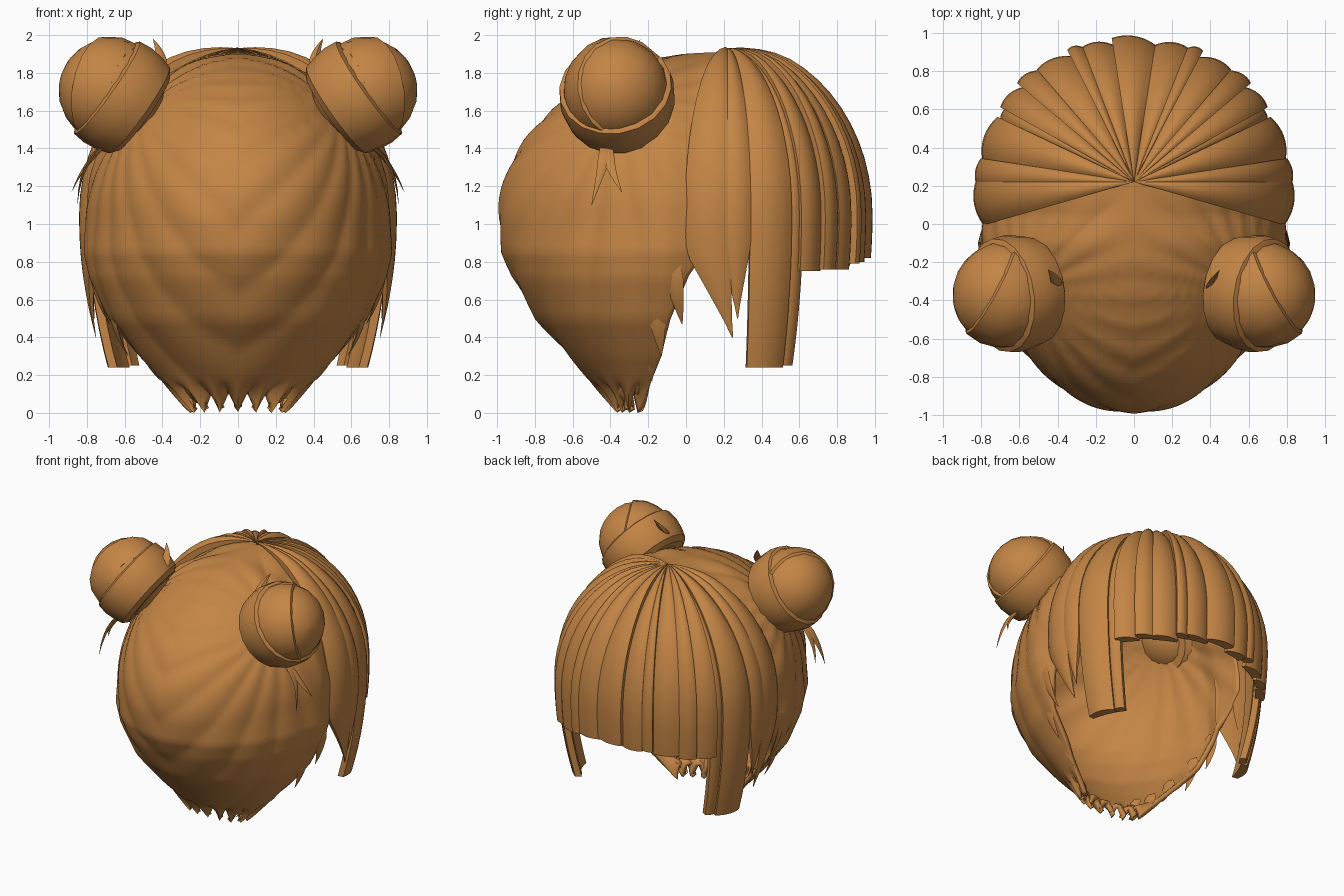
import bpy, bmesh, math
from math import sin, cos, pi, radians
from mathutils import Vector

if "Cube" in bpy.data.objects:
    bpy.data.objects.remove(bpy.data.objects["Cube"])

hair = bpy.data.materials.new("hair_brown")
hair.use_nodes = True
COLOUR = (0.55, 0.235, 0.06, 1)
hair.diffuse_color = COLOUR
hair.node_tree.nodes["Principled BSDF"].inputs["Base Color"].default_value = COLOUR


def make(name, verts, faces, fix=True, angle=40):
    mesh = bpy.data.meshes.new(name)
    mesh.from_pydata([tuple(v) for v in verts], [], faces)
    bm = bmesh.new()
    bm.from_mesh(mesh)
    bmesh.ops.remove_doubles(bm, verts=bm.verts, dist=0.0005)
    if fix:
        bmesh.ops.recalc_face_normals(bm, faces=bm.faces)
    bm.to_mesh(mesh)
    bm.free()
    mesh.materials.append(hair)
    obj = bpy.data.objects.new(name, mesh)
    bpy.context.collection.objects.link(obj)
    bpy.ops.object.select_all(action='DESELECT')
    obj.select_set(True)
    bpy.context.view_layer.objects.active = obj
    bpy.ops.object.shade_smooth_by_angle(angle=radians(angle))
    return obj


def loft(name, rings, angle=40):
    """Closed solid through a list of equal rings."""
    n = len(rings[0])
    verts = [p for ring in rings for p in ring]
    faces = [(i * n + j, i * n + (j + 1) % n, (i + 1) * n + (j + 1) % n, (i + 1) * n + j)
             for i in range(len(rings) - 1) for j in range(n)]
    faces += [tuple(range(n)), tuple(range(len(verts) - n, len(verts)))]
    return make(name, verts, faces, angle=angle)


def tuft(name, base, mid, tip, width, across):
    """Flat pointed wisp along a bent path."""
    base, mid, tip, across = map(Vector, (base, mid, tip, across))
    across.normalize()
    thin = across.cross(tip - base).normalized()
    rings = []
    for i in range(7):
        t = i / 6
        c = base * (1 - t) ** 2 + mid * 2 * t * (1 - t) + tip * t * t
        w = width * max(0.03, (1 - t) ** 0.8) * (0.6 + 0.8 * min(t * 2, 0.5))
        rings.append([c + across * w, c + thin * w * 0.35, c - across * w, c - thin * w * 0.35])
    loft(name, rings)


# Back cap: stacked half ellipses, ridged by strands combed towards the buns
CROWN_Y = 0.25
BUN = Vector((0.67, -0.37, 1.705))
AXIS = Vector((0.78, -0.2, 0.6)).normalized()
E1 = AXIS.cross(Vector((0, 0, 1))).normalized()
E2 = AXIS.cross(E1)

rows = []
for i in range(37):
    p = max(0.01, i / 36 * pi / 2)
    rows.append((1.03 + 0.89 * cos(p), 0.835 * sin(p), CROWN_Y, CROWN_Y - 1.235 * sin(p)))
hem = [rows[-1], (0.85, 0.82, 0.1, -0.965), (0.72, 0.78, 0.01, -0.91), (0.5, 0.675, -0.08, -0.785),
       (0.3, 0.52, -0.13, -0.61), (0.15, 0.375, -0.19, -0.475), (0.04, 0.25, -0.25, -0.37)]
for a, b in zip(hem, hem[1:]):
    for k in range(1, 6):
        rows.append(tuple(u + (v - u) * k / 5 for u, v in zip(a, b)))

COLS = 120
TOOTH_ROWS = 6
verts, faces = [], []
for i, (z, wx, yc, yb) in enumerate(rows):
    for j in range(COLS + 1):
        a = pi * j / COLS
        p = Vector((wx * cos(a), yc - (yc - yb) * sin(a), z))
        out = Vector((p.x, p.y - 0.2, (z - 1.0) * 0.9)).normalized()
        d = Vector((abs(p.x), p.y, p.z)) - BUN
        ang = math.atan2(d.dot(E2), d.dot(E1))
        ridge = 0.014 * abs(sin(ang * 9)) * min(1, wx / 0.3)
        # Sink the cap where the ear strands lie over it
        sink = 0.05 * min(1, max(0, (p.y + 0.1) / 0.14)) * min(1, 0.2 + abs(p.x) * 1.6)
        p += out * (ridge - sink)
        # Jagged points along the nape
        low = max(0, i - len(rows) + 1 + TOOTH_ROWS) / TOOTH_ROWS
        p.z += (abs((j / 15 + 0.5) % 1 - 0.5) * 2 - 0.35) * 0.1 * low
        p.z = max(p.z, 0.0)
        verts.append(p)
n = COLS + 1
for i in range(len(rows) - 1):
    for j in range(COLS):
        faces.append((i * n + j, i * n + j + 1, (i + 1) * n + j + 1, (i + 1) * n + j))
cap = make("back_cap", verts, faces, fix=False, angle=50)
shell = cap.modifiers.new("thickness", 'SOLIDIFY')
shell.thickness = 0.035
shell.offset = -1


# Strands fanning out from the crown over the dome, then hanging down
def strand(name, a0, a1, bottom, tip=None, lift=0.0, bump=0.022, thick=0.045, tilt=0.0):
    us = [k / 4 - 1 for k in range(9)]
    section = [(u, bump * (1 - u * u) + tilt * u) for u in us]
    section += [(u, -thick) for u in reversed(us)]
    path = [(max(0.004, i / 14 * pi / 2), 0) for i in range(15)]
    path += [(pi / 2, (i + 1) / 8) for i in range(8)]
    rings = []
    for p, drop in path:
        mid, half, thin = (a0 + a1) / 2, (a1 - a0) / 2, 1
        if tip is not None:
            s = max(0, drop - 0.3) / 0.7
            mid += (tip - mid) * s
            thin = max(0.03, 1 - s)
            half *= thin
        ring = []
        for u, off in section:
            a = radians(mid + half * u)
            fall = drop * (1.05 - bottom)
            r = 0.735 + 0.07 * cos(a) ** 2 - 0.17 * fall ** 2
            o = (off * thin + lift) * min(1, sin(p) * 2.5)
            rr = r * sin(p) + o * sin(p)
            z = 1.05 + 0.88 * cos(p) + o * cos(p) - fall
            ring.append((rr * cos(a), 0.22 + rr * sin(a), z))
        rings.append(ring)
    loft(name, rings)


for s, tag in ((1, "left"), (-1, "right")):
    def around(a):
        return a if s > 0 else 180 - a

    def side_strand(name, a0, a1, bottom, tip=None, **kw):
        lo, hi = sorted((around(a0), around(a1)))
        strand(tag + name, lo, hi, bottom, None if tip is None else around(tip), **kw)

    side_strand("_ear_strand", -16, 1, 0.4, 2, lift=0.02)
    side_strand("_ear_wisp", -3, 8.8, 0.5, 4, lift=0.008)
    side_strand("_long_lock", 8.5, 25.5, 0.24)
    side_strand("_thin_lock", 25, 31.5, 0.25, lift=-0.02, bump=0.012)

    # Ragged points on the open edge of the cap
    for k, (x, y, z, ty, tz) in enumerate([(0.77, -0.08, 0.8, -0.02, 0.47), (0.67, -0.16, 0.6, -0.13, 0.3),
                                           (0.5, -0.22, 0.38, -0.18, 0.17), (0.38, -0.28, 0.25, -0.24, 0.08),
                                           (0.29, -0.34, 0.2, -0.31, 0.04)]):
        tuft(f"{tag}_edge_point_{k}", (s * x, y, z), (s * x, (y + ty) / 2, (z + tz) / 2),
             (s * (x - 0.09), ty, tz), 0.07, (0.3 * s, 1, 0.3))

    # Bun: round core wrapped by two tilted bands
    centre = Vector((s * BUN.x, BUN.y, BUN.z))

    def lathe(name, axis, profile, sides=18):
        turn = Vector((0, 0, 1)).rotation_difference(Vector(axis).normalized()).to_matrix()
        rings = [[centre + turn @ Vector((r * cos(2 * pi * j / sides), r * sin(2 * pi * j / sides), h))
                  for j in range(sides)] for h, r in profile]
        loft(name, rings, 35)

    ball = [(-0.28 * cos(pi * i / 12), max(0.004, 0.28 * sin(pi * i / 12))) for i in range(13)]
    lathe(tag + "_bun_core", (s * 0.9, -0.3, 0.2), ball)
    lathe(tag + "_bun_band", (s * 0.78, -0.12, 0.55),
          [(-0.21, 0.24), (-0.18, 0.28), (-0.12, 0.298), (-0.04, 0.308), (0.03, 0.3), (0.05, 0.26)])
    lathe(tag + "_bun_wrap", (s * 0.85, 0.45, 0.15),
          [(-0.12, 0.25), (-0.08, 0.27), (0.0, 0.288), (0.09, 0.278), (0.11, 0.24)])

    # Loose wisps below and above the bun
    tuft(tag + "_lower_wisp_back", (s * 0.7, -0.42, 1.42), (s * 0.84, -0.43, 1.34),
         (s * 0.85, -0.5, 1.1), 0.045, (0, 1, -0.2))
    tuft(tag + "_lower_wisp_front", (s * 0.7, -0.42, 1.42), (s * 0.82, -0.42, 1.32),
         (s * 0.88, -0.34, 1.17), 0.045, (0, 1, 0.2))
    tuft(tag + "_upper_wisp", (s * 0.4, -0.33, 1.84), (s * 0.41, -0.28, 1.92),
         (s * 0.45, -0.24, 1.98), 0.04, (1, 0.5, 0))

# Blunt fringe
edges = [30, 41, 50, 63, 69, 82, 98, 110, 116, 130, 139, 150]
ends = [0.75, 0.76, 0.76, 0.79, 0.8, 0.82, 0.8, 0.81, 0.78, 0.76, 0.75]
for k, end in enumerate(ends):
    strand(f"fringe_{k}", edges[k] - 0.8, edges[k + 1] + 0.8, end,
           lift=0.008 if k % 2 else -0.004, tilt=-0.018 if k < 5 else 0.018)
